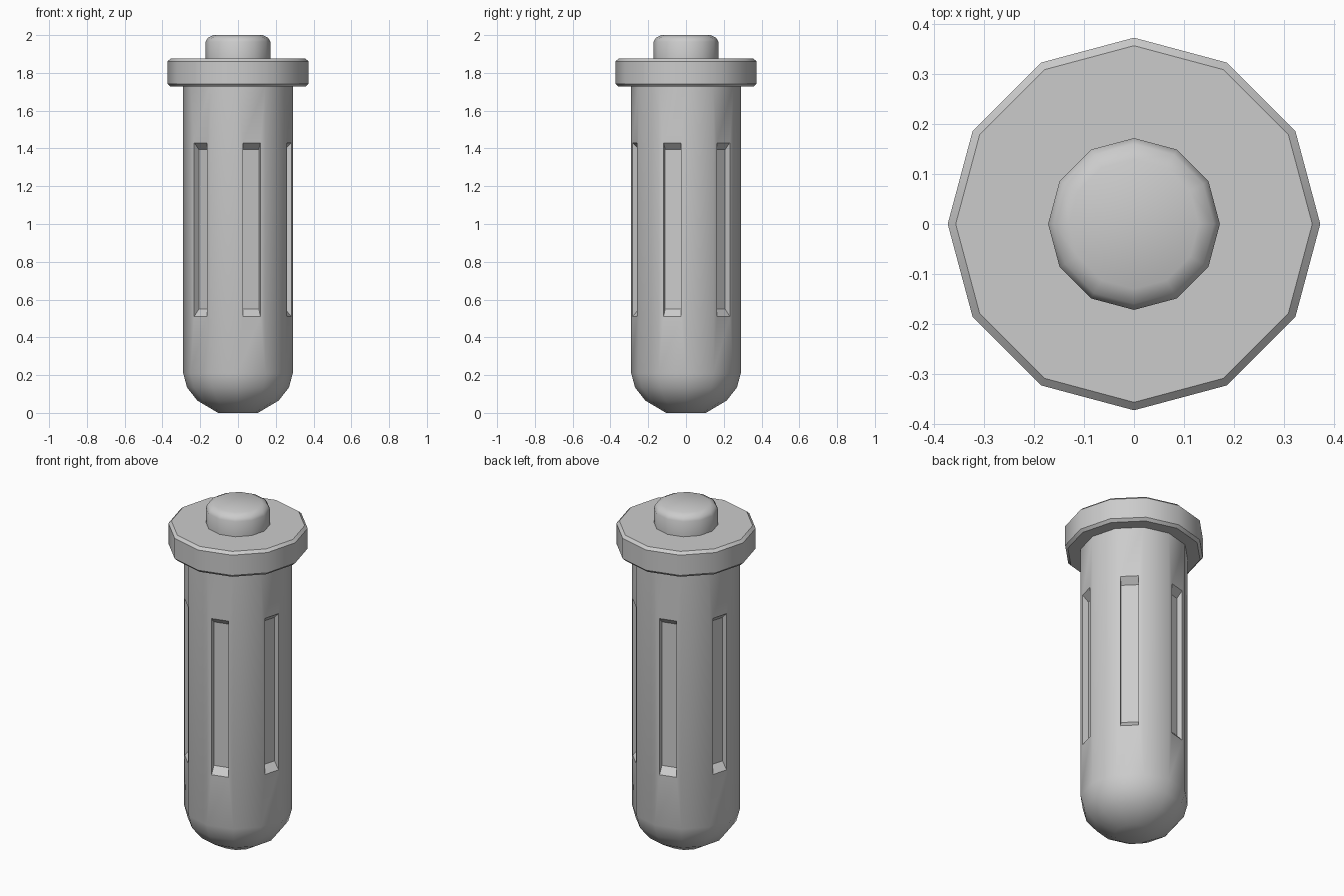
import bpy, bmesh, math

if "Cube" in bpy.data.objects:
    bpy.data.objects.remove(bpy.data.objects["Cube"])

SIDES = 12


def lathe(profile):
    """Twelve-sided solid from (radius, z) points, bottom to top."""
    bm = bmesh.new()
    rings = []
    for r, z in profile:
        rings.append([bm.verts.new((r * math.cos(math.tau * i / SIDES),
                                    r * math.sin(math.tau * i / SIDES), z))
                      for i in range(SIDES)])
    for a, b in zip(rings, rings[1:]):
        for i in range(SIDES):
            j = (i + 1) % SIDES
            bm.faces.new((a[i], a[j], b[j], b[i]))
    bm.faces.new(rings[0][::-1])
    bm.faces.new(rings[-1])
    bm.normal_update()
    return bm


def finish(bm, name):
    mesh = bpy.data.meshes.new(name)
    bm.to_mesh(mesh)
    bm.free()
    ob = bpy.data.objects.new(name, mesh)
    bpy.context.collection.objects.link(ob)
    bpy.ops.object.select_all(action='DESELECT')
    bpy.context.view_layer.objects.active = ob
    ob.select_set(True)
    bpy.ops.object.shade_smooth_by_angle(angle=math.radians(35))
    return ob


def set_heights(face, low, high):
    mid = face.calc_center_median().z
    for v in face.verts:
        v.co.z = high if v.co.z > mid else low


# Body with rounded base and six recessed slots on alternate sides
bm = lathe([(0.105, 0), (0.215, 0.065), (0.27, 0.135), (0.29, 0.21), (0.29, 1.74)])
slots = []
for f in bm.faces:
    c = f.calc_center_median()
    if abs(f.normal.z) < 0.01:
        k = round((math.degrees(math.atan2(c.y, c.x)) - 15) / 30)
        if k % 2 == 1:
            slots.append(f)
for f in slots:
    bmesh.ops.inset_region(bm, faces=[f], thickness=0.027, use_even_offset=True)
    set_heights(f, 0.51, 1.43)
    n = f.normal.copy()
    floor = bmesh.ops.extrude_discrete_faces(bm, faces=[f])['faces'][0]
    for v in floor.verts:
        v.co -= n * 0.035
    set_heights(floor, 0.55, 1.395)
bm.normal_update()
finish(bm, "body")

# Chamfered collar
finish(lathe([(0.358, 1.727), (0.373, 1.742), (0.373, 1.861), (0.357, 1.876)]), "collar")

# Rounded top button
finish(lathe([(0.172, 1.87), (0.172, 1.965), (0.16, 1.985), (0.13, 2.0)]), "top_button")
